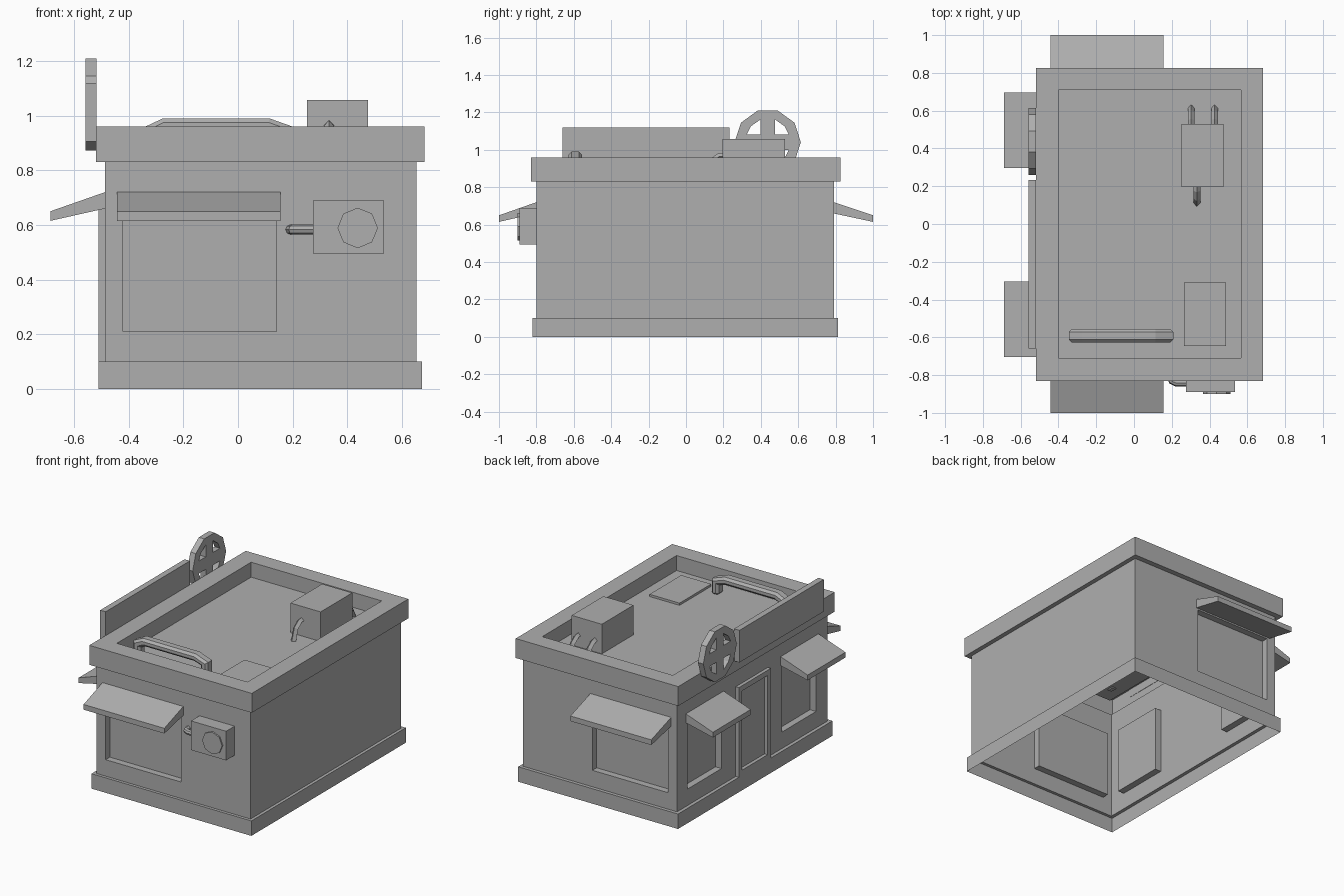
import bpy, bmesh, math
from mathutils import Vector as V

if "Cube" in bpy.data.objects:
    bpy.data.objects.remove(bpy.data.objects["Cube"])

grey = bpy.data.materials.new("dark_grey")
grey.diffuse_color = (0.43, 0.43, 0.43, 1)
grey.use_nodes = True
grey.node_tree.nodes["Principled BSDF"].inputs["Base Color"].default_value = grey.diffuse_color


def add_object(name, me):
    me.materials.clear()
    me.materials.append(grey)
    ob = bpy.data.objects.new(name, me)
    bpy.context.collection.objects.link(ob)
    return ob


def finish(name, bm, fix=True):
    if fix:
        bmesh.ops.recalc_face_normals(bm, faces=bm.faces[:])
    me = bpy.data.meshes.new(name)
    bm.to_mesh(me)
    bm.free()
    return add_object(name, me)


def prism(name, pts, vec):
    """Extrude a flat outline along a vector."""
    bm = bmesh.new()
    f = bm.faces.new([bm.verts.new(p) for p in pts])
    new = bmesh.ops.extrude_face_region(bm, geom=[f], use_keep_orig=True)["geom"]
    bmesh.ops.translate(bm, vec=vec, verts=[g for g in new if isinstance(g, bmesh.types.BMVert)])
    return finish(name, bm)


def box(name, x0, x1, y0, y1, z0, z1):
    return prism(name, [(x0, y0, z0), (x1, y0, z0), (x1, y1, z0), (x0, y1, z0)], (0, 0, z1 - z0))


def curve_mesh(name, cu):
    """Turn curve data into a flat-shaded mesh object."""
    tmp = bpy.data.objects.new(name + "_curve", cu)
    bpy.context.collection.objects.link(tmp)
    dg = bpy.context.evaluated_depsgraph_get()
    me = bpy.data.meshes.new_from_object(tmp.evaluated_get(dg))
    bpy.data.objects.remove(tmp)
    me.shade_flat()
    return add_object(name, me)


def add_spline(cu, pts, cyclic=False):
    s = cu.splines.new('POLY')
    s.points.add(len(pts) - 1)
    for p, c in zip(s.points, pts):
        p.co = (*c, 1)
    s.use_cyclic_u = cyclic


def tube(name, pts, r, res=0):
    cu = bpy.data.curves.new(name, 'CURVE')
    cu.dimensions = '3D'
    cu.bevel_depth, cu.bevel_resolution, cu.use_fill_caps = r, res, True
    add_spline(cu, pts)
    return curve_mesh(name, cu)


# Building shell: stepped rings for plinth and parapet, open underneath
WX0, WX1, WY0, WY1 = -0.487, 0.653, -0.80, 0.79
PLINTH = (-0.51, 0.673, -0.82, 0.813)
WALL = (WX0, WX1, WY0, WY1)
CAP = (-0.52, 0.683, -0.83, 0.825)
INNER = (-0.40, 0.567, -0.71, 0.71)
bm = bmesh.new()


def ring(r, z):
    x0, x1, y0, y1 = r
    return [bm.verts.new((x, y, z)) for x, y in ((x0, y0), (x1, y0), (x1, y1), (x0, y1))]


def skin(rings):
    for a, b in zip(rings, rings[1:]):
        for i in range(4):
            j = (i + 1) % 4
            bm.faces.new((a[i], a[j], b[j], b[i]))


skin([ring(PLINTH, 0), ring(PLINTH, 0.1), ring(WALL, 0.1)])
top = [ring(WALL, 0.83), ring(CAP, 0.83), ring(CAP, 0.96), ring(INNER, 0.96), ring(INNER, 0.86)]
skin(top)
bm.faces.new(top[-1])


# Walls with recessed window panes
def wall(start, u, length, windows, z0=0.21, z1=0.65, depth=0.045):
    start, u = V(start), V(u)
    inward = V((-u.y, u.x, 0))
    us = [0] + [c for w in windows for c in w] + [length]
    zs = [0.1, z0, z1, 0.83]
    for i in range(len(us) - 1):
        for k in range(3):
            quad = [start + u * a + V((0, 0, z)) for a, z in
                    ((us[i], zs[k]), (us[i + 1], zs[k]), (us[i + 1], zs[k + 1]), (us[i], zs[k + 1]))]
            o = [bm.verts.new(p) for p in quad]
            if windows and i % 2 and k == 1:
                n = [bm.verts.new(p + inward * depth) for p in quad]
                skin([o, n])
                bm.faces.new(n)
            else:
                bm.faces.new(o)


lx, ly = WX1 - WX0, WY1 - WY0
wall((WX0, WY0, 0), (1, 0, 0), lx, [(-0.42 - WX0, 0.14 - WX0)])
wall((WX1, WY0, 0), (0, 1, 0), ly, [])
wall((WX1, WY1, 0), (-1, 0, 0), lx, [(WX1 - 0.14, WX1 + 0.42)])
wall((WX0, WY1, 0), (0, -1, 0), ly, [(WY1 - 0.68, WY1 - 0.32), (WY1 + 0.32, WY1 + 0.68)])
bmesh.ops.remove_doubles(bm, verts=bm.verts[:], dist=1e-5)
finish("building_shell", bm, fix=False)

# Sloped awnings: profile as (distance, height)
AWN = [(0, 0.66), (0, 0.72), (1, 0.65), (1, 0.615)]
for side, name in ((-1, "front_awning"), (1, "back_awning")):
    w = abs(WY0 if side < 0 else WY1)
    prism(name, [(-0.443, side * (w + d * (1 - w)), z) for d, z in AWN], (0.598, 0, 0))
for y, name in ((-0.705, "side_awning_front"), (0.297, "side_awning_back")):
    prism(name, [(WX0 - d * 0.2, y, z) for d, z in AWN], (0, 0.4, 0))

# Door frame on the left wall
frame = [(-0.17, 0.1), (-0.17, 0.70), (0.17, 0.70), (0.17, 0.1),
         (0.135, 0.1), (0.135, 0.665), (-0.135, 0.665), (-0.135, 0.1)]
prism("door_frame", [(WX0, y, z) for y, z in frame], (-0.023, 0, 0))
box("door_sill", -0.51, WX0, -0.135, 0.135, 0.1, 0.135)

# Sign board and reel-shaped wheel with four holes
box("sign_board", -0.558, -0.518, -0.66, 0.232, 0.905, 1.12)
cu = bpy.data.curves.new("reel_wheel", 'CURVE')
cu.dimensions, cu.fill_mode, cu.extrude = '2D', 'BOTH', 0.02
R = 0.177
add_spline(cu, [(R * math.cos(i * math.tau / 10), R * math.sin(i * math.tau / 10), 0) for i in range(10)], True)
for sx in (-1, 1):
    for sy in (-1, 1):
        add_spline(cu, [(sx * a, sy * b, 0) for a, b in
                        ((0.038, 0.042), (0.112, 0.042), (0.09, 0.085), (0.038, 0.122))], True)
wheel = curve_mesh("reel_wheel", cu)
wheel.rotation_euler = (math.pi / 2, 0, math.pi / 2)
wheel.location = (-0.538, 0.437, 1.041)

# Roof unit with bent pipes
box("roof_unit", 0.252, 0.475, 0.195, 0.53, 0.86, 1.058)
for x, y, s, z in ((0.303, 0.53, 1, 0.94), (0.427, 0.53, 1, 0.94), (0.333, 0.195, -1, 0.968)):
    tube("roof_unit_pipe", [(x, y + s * d, h) for d, h in
                            ((-0.02, z), (0.02, z - 0.005), (0.06, z - 0.035), (0.085, 0.855))], 0.018)

# Roof hatch and flat-sided roof rail with chamfered edges
box("roof_hatch", 0.265, 0.487, -0.645, -0.31, 0.86, 0.875)
rail = prism("roof_rail", [(x, -0.627, z) for x, z in
                           ((-0.345, 0.855), (-0.345, 0.957), (-0.275, 0.99), (0.115, 0.99), (0.208, 0.957),
                            (0.208, 0.855), (0.155, 0.855), (0.155, 0.925), (0.105, 0.94), (-0.26, 0.94),
                            (-0.29, 0.925), (-0.29, 0.855))], (0, 0.07, 0))
bev = rail.modifiers.new("chamfer", 'BEVEL')
bev.width, bev.segments, bev.limit_method, bev.angle_limit = 0.015, 1, 'ANGLE', math.radians(80)

# Wall unit with round fan cover and pipe
box("wall_unit", 0.275, 0.535, -0.89, WY0, 0.495, 0.69)
prism("fan_cover", [(0.438 + 0.074 * math.cos(i * math.tau / 8), -0.90, 0.589 + 0.074 * math.sin(i * math.tau / 8))
                    for i in range(8)], (0, 0.012, 0))
tube("wall_unit_pipe", [(0.285, -0.843, 0.583), (0.225, -0.843, 0.583), (0.2, -0.832, 0.583),
                        (0.19, -0.79, 0.583)], 0.018, 2)
